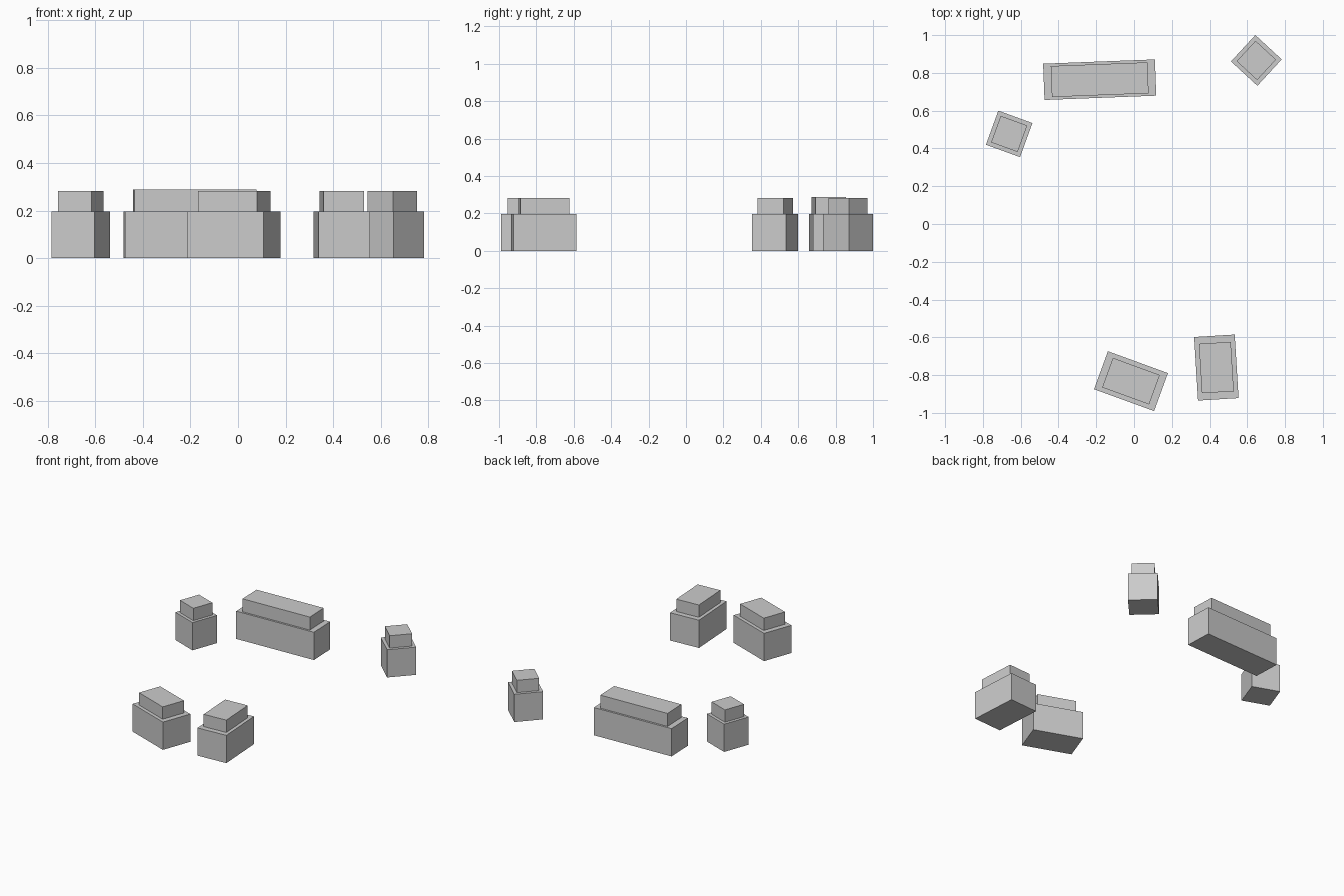
import bpy
from math import radians

if "Cube" in bpy.data.objects:
    bpy.data.objects.remove(bpy.data.objects["Cube"])

BASE_H = 0.196


def box(name, x, y, z0, z1, size, angle):
    """Box standing on z0, turned about its vertical axis."""
    bpy.ops.mesh.primitive_cube_add(size=1, location=(x, y, (z0 + z1) / 2),
                                    rotation=(0, 0, radians(angle)))
    ob = bpy.context.object
    ob.name = name
    ob.scale = (size[0], size[1], z1 - z0)
    return ob


# name, centre x, centre y, angle, base size, upper size, total height
blocks = [
    ("long_block", -0.182, 0.764, 2.2, (0.592, 0.192), (0.512, 0.164), 0.288),
    ("right_small_block", 0.648, 0.866, 47.3, (0.19, 0.19), (0.147, 0.147), 0.283),
    ("left_small_block", -0.661, 0.477, -20, (0.192, 0.192), (0.149, 0.149), 0.283),
    ("front_middle_block", -0.016, -0.832, -20, (0.338, 0.214), (0.264, 0.166), 0.283),
    ("front_right_block", 0.436, -0.760, 3.5, (0.217, 0.337), (0.17, 0.262), 0.283),
]

# Each block is a wide base with a narrower slab on top
for name, x, y, angle, base, upper, height in blocks:
    box(name + "_base", x, y, 0, BASE_H, base, angle)
    box(name + "_top", x, y, BASE_H, height, upper, angle)
